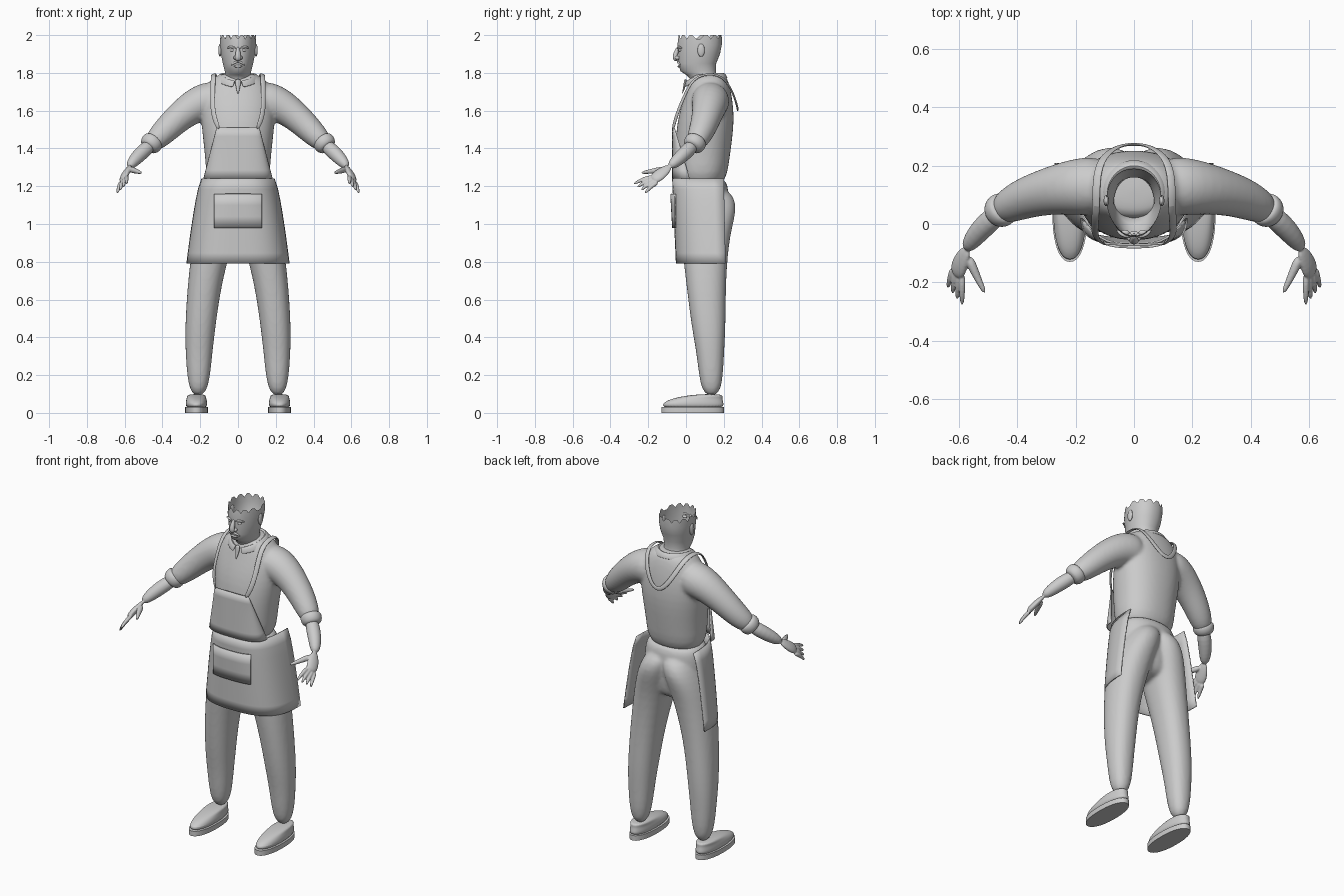
import bpy, bmesh, math
from mathutils import Vector

if "Cube" in bpy.data.objects:
    bpy.data.objects.remove(bpy.data.objects["Cube"])

GREY = (.6, .6, .6, 1)
clay = bpy.data.materials.new("plain_grey")
clay.use_nodes = True
clay.diffuse_color = GREY
clay.node_tree.nodes["Principled BSDF"].inputs["Base Color"].default_value = GREY

UP, FORWARD = Vector((0, 0, 1)), Vector((0, -1, 0))


def power(value, exponent):
    return math.copysign(abs(value) ** exponent, value)


def blend(start, end, factor):
    return [a + (b - a) * factor for a, b in zip(start, end)]


def stack(rows, centre=lambda z: 0, count=40, taper=0):
    """Rounded horizontal sections (height, front, back, half width); taper narrows the front."""
    rings = []
    for z, front, back, half in rows:
        ring = []
        for i in range(count):
            angle = math.tau * i / count
            depth, side = power(math.sin(angle), .9), power(math.cos(angle), .9)
            x = centre(z) + half * side * (1 - taper * max(0, -depth))
            y = (front + back) / 2 + depth * (back - front) / 2
            ring.append(Vector((x, y, z)))
        rings.append(ring)
    return rings


def tube(path, radii, flat=1, facing=lambda point: UP, count=16):
    """Oval sections swept along a path, flattened along the facing direction."""
    path = [Vector(point) for point in path]
    rings = []
    for i, (point, radius) in enumerate(zip(path, radii)):
        along = path[min(i + 1, len(path) - 1)] - path[max(i - 1, 0)]
        side = along.cross(facing(point)).normalized()
        out = side.cross(along).normalized() * flat
        angles = [math.tau * k / count for k in range(count)]
        rings.append([point + radius * (side * math.cos(a) + out * math.sin(a)) for a in angles])
    return rings


def blob(centre, size, count=12):
    """Ellipsoid made of stacked rings."""
    rings = []
    for i in range(1, count):
        tilt = math.pi * i / count
        ring = []
        for k in range(count):
            turn = math.tau * k / count
            unit = (math.sin(tilt) * math.cos(turn), math.sin(tilt) * math.sin(turn), -math.cos(tilt))
            ring.append(Vector(c + s * u for c, s, u in zip(centre, size, unit)))
        rings.append(ring)
    return rings


def mirrored(*lofts):
    flipped = [[[Vector((-p.x, p.y, p.z)) for p in ring] for ring in loft] for loft in lofts]
    return list(lofts) + flipped


def build(name, lofts, rounding=2, voxel=0, thickness=0, closed=True, caps=True, relax=2):
    bm = bmesh.new()
    for rings in lofts:
        verts = [[bm.verts.new(point) for point in ring] for ring in rings]
        count = len(verts[0])
        for low, high in zip(verts, verts[1:]):
            for i in range(count if closed else count - 1):
                j = (i + 1) % count
                bm.faces.new((low[i], low[j], high[j], high[i]))
        if closed and caps:
            bm.faces.new(verts[0])
            bm.faces.new(verts[-1])
    bmesh.ops.recalc_face_normals(bm, faces=bm.faces)
    mesh = bpy.data.meshes.new(name)
    bm.to_mesh(mesh)
    bm.free()
    mesh.materials.append(clay)
    part = bpy.data.objects.new(name, mesh)
    bpy.context.collection.objects.link(part)
    bpy.ops.object.select_all(action="DESELECT")
    part.select_set(True)
    bpy.context.view_layer.objects.active = part
    bpy.ops.object.shade_smooth_by_angle(angle=math.radians(50))
    if thickness:
        solid = part.modifiers.new("thickness", "SOLIDIFY")
        solid.thickness, solid.offset = thickness, 0
    if rounding:
        subdivision = part.modifiers.new("rounding", "SUBSURF")
        subdivision.levels = subdivision.render_levels = rounding
    if voxel:
        fuse = part.modifiers.new("fuse", "REMESH")
        fuse.mode, fuse.voxel_size, fuse.use_smooth_shade = "VOXEL", voxel, True
        smooth = part.modifiers.new("relax", "SMOOTH")
        smooth.factor, smooth.iterations = .5, relax


# Shirt: torso fused with both sleeves
torso = stack([(1.18, -.04, .21, .17), (1.35, -.06, .23, .17), (1.55, -.05, .26, .2),
               (1.7, 0, .24, .19), (1.77, .02, .22, .14), (1.8, .04, .2, .09)])
sleeve = tube([(.08, .13, 1.66), (.2, .13, 1.65), (.31, .11, 1.57), (.4, .08, 1.48), (.47, .04, 1.41)],
              [.11, .1, .08, .07, .05])
build("shirt", [torso] + mirrored(sleeve), voxel=.01, relax=6)

# Rolled cuffs
cuff_path = [blend((.44, .06, 1.45), (.48, .03, 1.4), i / 4) for i in range(5)]
build("sleeve_cuffs", mirrored(tube(cuff_path, [.05, .06, .06, .055, .04])))

# Trousers: pelvis fused with both legs
pelvis = stack([(.9, 0, .19, .12), (1, -.03, .22, .19), (1.2, -.04, .23, .18), (1.25, -.04, .2, .16)])
leg = stack([(.08, .08, .19, .05), (.3, .06, .2, .07), (.45, .03, .21, .08), (.7, 0, .21, .09),
             (.95, -.03, .23, .11), (1.1, -.03, .28, .1), (1.2, 0, .22, .08)],
            centre=lambda z: .21 - .1 * z ** 3)
build("trousers", [pelvis] + mirrored(leg), voxel=.01, relax=4)

# Shoes
def shoe_centre(z):
    return .22

build("shoe_soles", mirrored(stack([(z, -.13, .2, .06) for z in (0, .03)], shoe_centre)), rounding=0)
build("shoe_uppers", mirrored(stack([(.02, -.12, .2, .05), (.05, -.13, .2, .06), (.08, -.07, .19, .05),
                                     (.1, .06, .2, .05)], shoe_centre)))

# Forearms and hands
forearm = tube([(.45, .05, 1.43), (.53, -.02, 1.36), (.58, -.09, 1.3)], [.04, .04, .025])
palm = tube([(.57, -.08, 1.31), (.6, -.14, 1.26), (.61, -.18, 1.23)], [.02, .04, .03], flat=.5,
            facing=lambda point: Vector((.7, 0, .7)))
thumb = tube([(.57, -.11, 1.29), (.54, -.18, 1.28), (.51, -.24, 1.27)], [.02, .013, .008])
fingers = []
for i in range(4):
    knuckle = Vector(blend((.59, -.17, 1.25), (.62, -.15, 1.22), i / 3))
    tip = Vector(blend((.59, -.28, 1.21), (.64, -.22, 1.16), i / 3))
    bend = knuckle.lerp(tip, .5) + UP * .01
    fingers.append(tube([knuckle, bend, tip], [.013, .011, .007]))
build("forearms_and_hands", mirrored(forearm, palm, thumb, *fingers), voxel=.004)

# Head: open shell with a ragged top edge
skull = stack([(1.7, .03, .18, .08), (1.77, .02, .17, .07), (1.79, 0, .16, .07), (1.81, -.03, .16, .07),
               (1.85, -.04, .16, .08), (1.9, -.04, .18, .09), (1.95, -.045, .19, .095),
               (1.98, -.04, .19, .095)], taper=.2)
for i, point in enumerate(skull[-1]):
    point.z += .02 if i % 3 else 0
build("head_shell", [skull], rounding=0, caps=False)

# Face
def face_forward(point):
    return FORWARD

build("nose", [tube([(0, -.04, 1.94), (0, -.06, 1.89), (0, -.055, 1.87), (0, -.03, 1.87)],
                    [.008, .016, .018, .01], facing=face_forward)])
build("nostrils", mirrored(blob((.015, -.045, 1.88), (.01, .015, .01))))
build("brows", mirrored(tube([(.01, -.045, 1.93), (.04, -.04, 1.94), (.06, -.02, 1.93)], [.005, .007, .004])))
build("eyes", mirrored(blob((.03, -.03, 1.92), (.015, .01, .008))))
build("moustache", mirrored(tube([(0, -.045, 1.86), (.02, -.04, 1.855), (.035, -.03, 1.84)], [.006, .007, .003])))
build("lower_lip", [blob((0, -.035, 1.835), (.025, .01, .007))])
build("ears", mirrored(blob((.095, .08, 1.92), (.01, .02, .035))))

# Collar, open at the front, and the placket below it
def collar_row(z, dip, half, front, back):
    row = []
    for i in range(33):
        angle = math.tau * (i + 1) / 34 - math.pi / 2
        y = blend((front,), (back,), (1 + math.sin(angle)) / 2)[0]
        frontness = (1 - math.sin(angle)) / 2
        row.append(Vector((half * math.cos(angle), y, z - dip * frontness ** 3)))
    return row

collar = [collar_row(1.77, .05, .12, -.01, .22), collar_row(1.81, .04, .09, 0, .2),
          collar_row(1.77, .04, .08, .02, .18)]
build("shirt_collar", [collar], closed=False, thickness=.006)
build("collar_placket", [tube([(0, 0, 1.77), (0, -.01, 1.72), (0, -.02, 1.69)], [.02, .01, .004], flat=.5,
                              facing=face_forward)])

# Apron: sheets wrapped round the front from one side edge to the other
def wrap_row(z, half, front, back, limit=None):
    start = math.acos((limit / half) ** (1 / .7)) if limit else 0
    row = []
    for i in range(33):
        angle = start + (math.pi - 2 * start) * i / 32
        reach = max(math.sin(angle), 0) ** .7
        row.append(Vector((half * power(math.cos(angle), .7), back + (front - back) * reach, z)))
    return row

def sheet(name, bottom, top, steps, flare=1, limit=None):
    rows = []
    for i in range(steps + 1):
        z, half, front, back = blend(bottom, top, i / steps)
        half = top[1] + (bottom[1] - top[1]) * (1 - i / steps) ** flare
        rows.append(wrap_row(z, half, front, back, limit))
    build(name, [rows], rounding=0, closed=False, thickness=.007)

sheet("apron_skirt", (.79, .27, -.05, .21), (1.24, .19, -.07, .2), steps=8, flare=.7)
sheet("apron_bib", (1.24, .18, -.07, .02), (1.51, .11, -.07, -.06), steps=6)
sheet("apron_pocket", (.98, .25, -.07, .2), (1.16, .21, -.08, .2), steps=3, limit=.125)

# Neck strap: flat band from the bib, over the shoulders and down the back
half_strap = [(.1, -.07, 1.5), (.135, -.05, 1.58), (.135, 0, 1.7), (.13, .05, 1.79), (.13, .18, 1.8),
              (.1, .24, 1.72), (.05, .27, 1.63)]
other_half = [(-x, y, z) for x, y, z in reversed(half_strap)]
strap_path = half_strap + [(0, .275, 1.6)] + other_half
build("neck_strap", [tube(strap_path, [.014] * len(strap_path), flat=.35,
                          facing=lambda point: point - Vector((point.x / 2, .1, 1.6)))])
